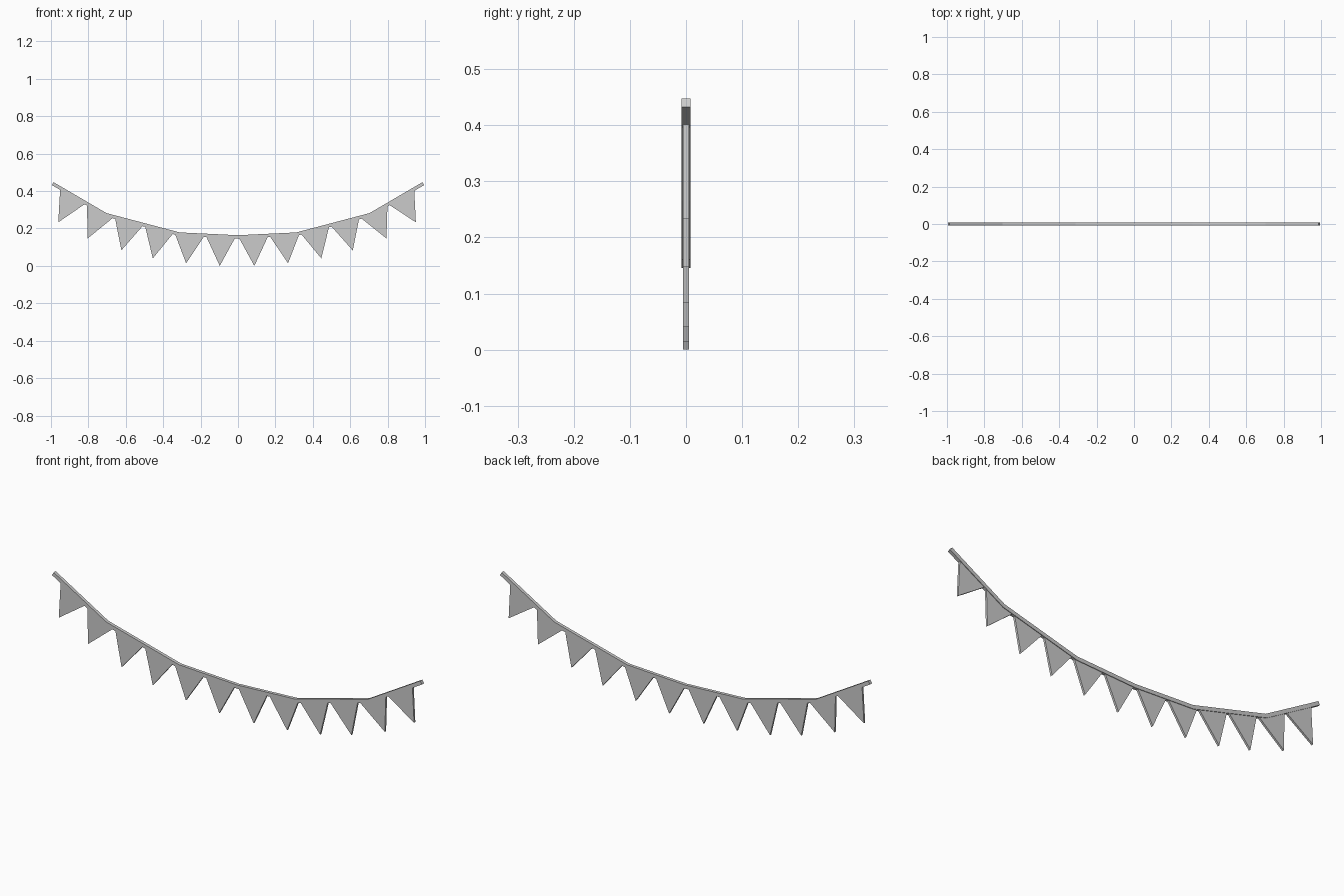
import bpy
from mathutils import Vector

if "Cube" in bpy.data.objects:
    bpy.data.objects.remove(bpy.data.objects["Cube"])

ROPE = [(-0.991, 0.440), (-0.707, 0.274), (-0.313, 0.170), (0, 0.155),
        (0.313, 0.170), (0.707, 0.274), (0.991, 0.440)]
P = [Vector(p) for p in ROPE]
H = 0.009


def make(name, verts, faces):
    me = bpy.data.meshes.new(name)
    me.from_pydata(verts, [], faces)
    me.update()
    ob = bpy.data.objects.new(name, me)
    bpy.context.collection.objects.link(ob)
    return ob


def normal(a, b):
    d = (b - a).normalized()
    return Vector((-d.y, d.x))


# sagging square cord with mitred joints
verts, faces = [], []
for i, p in enumerate(P):
    n0 = normal(P[max(i - 1, 0)], P[max(i, 1)])
    n1 = normal(P[min(i, len(P) - 2)], P[min(i + 1, len(P) - 1)])
    m = (n0 + n1).normalized()
    m = m * (H / m.dot(n0))
    for sy, sn in ((-1, -1), (1, -1), (1, 1), (-1, 1)):
        q = p + m * sn
        verts.append((q.x, sy * 0.008, q.y))
for i in range(len(P) - 1):
    a, b = i * 4, i * 4 + 4
    for j in range(4):
        k = (j + 1) % 4
        faces.append((a + j, a + k, b + k, b + j))
e = len(verts) - 4
faces += [(3, 2, 1, 0), (e, e + 1, e + 2, e + 3)]
make("cord", verts, faces)


def along(s):
    """Point on the underside of the cord at arc length s from the middle."""
    sign = 1 if s >= 0 else -1
    s = abs(s)
    for a, b in zip(P[3:], P[4:]):
        length = (b - a).length
        if s <= length or b == P[-1]:
            q = a.lerp(b, s / length) - normal(a, b) * 0.0075
            return Vector((q.x * sign, q.y))
        s -= length


# twelve triangular pennants hanging square to the cord
TIPS = [(0.0925, 0.0), (0.2725, 0.014), (0.4505, 0.040),
        (0.6185, 0.083), (0.7985, 0.147), (0.9560, 0.233)]
STEP, WIDTH, SHIFT, T = 0.166, 0.153, -0.005, 0.005
for side in (-1, 1):
    for k, (tx, tz) in enumerate(TIPS):
        s = 0.011 + k * STEP
        ends = sorted((side * s + SHIFT, side * (s + WIDTH) + SHIFT))
        l, r = along(ends[0]), along(ends[1])
        tri = [(l.x, l.y), (side * tx + SHIFT, tz), (r.x, r.y)]
        v = [(x, y, z) for y in (-T, T) for x, z in tri]
        make(f"pennant_{'left' if side < 0 else 'right'}_{k + 1}", v,
             [(0, 1, 2), (5, 4, 3), (0, 3, 4, 1), (1, 4, 5, 2), (2, 5, 3, 0)])
